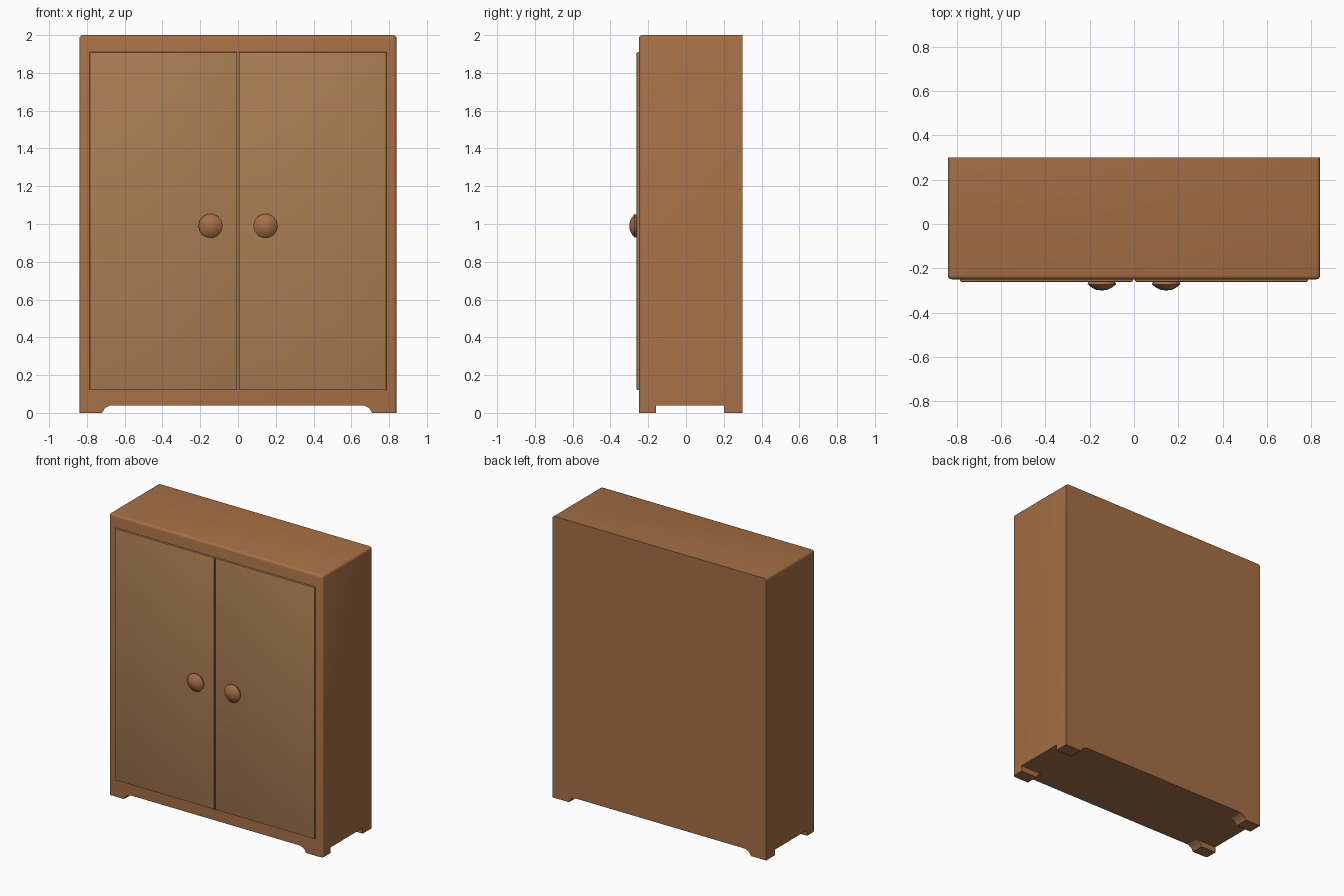
import bpy, bmesh, math
from mathutils import Vector

if "Cube" in bpy.data.objects:
    bpy.data.objects.remove(bpy.data.objects["Cube"])

W, FRONT, BACK, TOP, BASE = 0.84, -0.25, 0.30, 2.0, 0.04


def material(name, rgb):
    m = bpy.data.materials.new(name)
    m.diffuse_color = (*rgb, 1)
    m.use_nodes = True
    m.node_tree.nodes["Principled BSDF"].inputs["Base Color"].default_value = m.diffuse_color
    return m


WOOD = material("wood", (0.38, 0.16, 0.06))
PANEL = material("panel_wood", (0.40, 0.205, 0.085))


def finish(name, bm, mat, angle=40):
    bmesh.ops.recalc_face_normals(bm, faces=bm.faces)
    mesh = bpy.data.meshes.new(name)
    bm.to_mesh(mesh)
    bm.free()
    obj = bpy.data.objects.new(name, mesh)
    bpy.context.collection.objects.link(obj)
    mesh.materials.append(mat)
    bpy.ops.object.select_all(action='DESELECT')
    obj.select_set(True)
    bpy.context.view_layer.objects.active = obj
    bpy.ops.object.shade_smooth_by_angle(angle=math.radians(angle))
    return obj


def box(lo, hi):
    bm = bmesh.new()
    bmesh.ops.create_cube(bm, size=1)
    for v in bm.verts:
        v.co = Vector([(l + h) / 2 + c * (h - l) for l, h, c in zip(lo, hi, v.co)])
    return bm


def bevel(bm, test, width, segments=3):
    edges = [e for e in bm.edges if test((e.verts[0].co + e.verts[1].co) / 2)]
    bmesh.ops.bevel(bm, geom=edges, offset=width, segments=segments,
                    profile=0.5, affect='EDGES')


# Cabinet body, softened along the top and the front corners
bm = box((-W, FRONT, BASE), (W, BACK, TOP))
bevel(bm, lambda m: (m.z > TOP - 0.01 and m.y < BACK - 0.01)
      or (m.y < FRONT + 0.01 and abs(m.x) > W - 0.01), 0.018)
finish("cabinet_body", bm, WOOD)

# Feet: short blocks whose inner side flares into the body
for sx, side in ((-1, "left"), (1, "right")):
    for y0, y1, end in ((FRONT, -0.16, "front"), (0.20, BACK, "back")):
        bm = bmesh.new()
        inner = [(0.69, 0), (0.70, 0)][sx < 0][0]
        profile = [(W, 0), (inner + 0.02, 0), (inner + 0.005, 0.025),
                   (inner - 0.025, BASE), (W, BASE)]
        face = bm.faces.new([bm.verts.new((sx * x, y0, z)) for x, z in profile])
        ext = bmesh.ops.extrude_face_region(bm, geom=[face])["geom"]
        bmesh.ops.translate(bm, vec=(0, y1 - y0, 0),
                            verts=[g for g in ext if isinstance(g, bmesh.types.BMVert)])
        if end == "front":
            bevel(bm, lambda m: abs(m.x) > W - 0.01 and m.y < FRONT + 0.01
                  and 0.01 < m.z < BASE - 0.01, 0.018)
        finish(f"{end}_{side}_foot", bm, WOOD)

# Doors and knobs, one per side of the centre seam
for sx, side in ((-1, "left"), (1, "right")):
    a, b = sorted((sx * 0.004, sx * 0.785))
    bm = box((a, FRONT - 0.012, 0.12), (b, FRONT + 0.01, 1.91))
    bevel(bm, lambda m: m.y < FRONT - 0.011, 0.008, 2)
    finish(f"{side}_door", bm, PANEL)

    # Knob turned from a low domed profile
    bm = bmesh.new()
    profile = [(0, -0.30), (0.025, -0.297), (0.047, -0.286),
               (0.064, -0.272), (0.062, -0.264), (0.048, -0.255)]
    verts = [bm.verts.new((r, y, 0)) for r, y in profile]
    edges = [bm.edges.new(p) for p in zip(verts, verts[1:])]
    bmesh.ops.spin(bm, geom=verts + edges, cent=(0, 0, 0), axis=(0, 1, 0),
                   angle=math.tau, steps=14, use_duplicate=False)
    bmesh.ops.remove_doubles(bm, verts=bm.verts, dist=0.0005)
    bmesh.ops.translate(bm, vec=(sx * 0.145, 0, 0.99), verts=bm.verts)
    finish(f"{side}_knob", bm, WOOD, 50)
